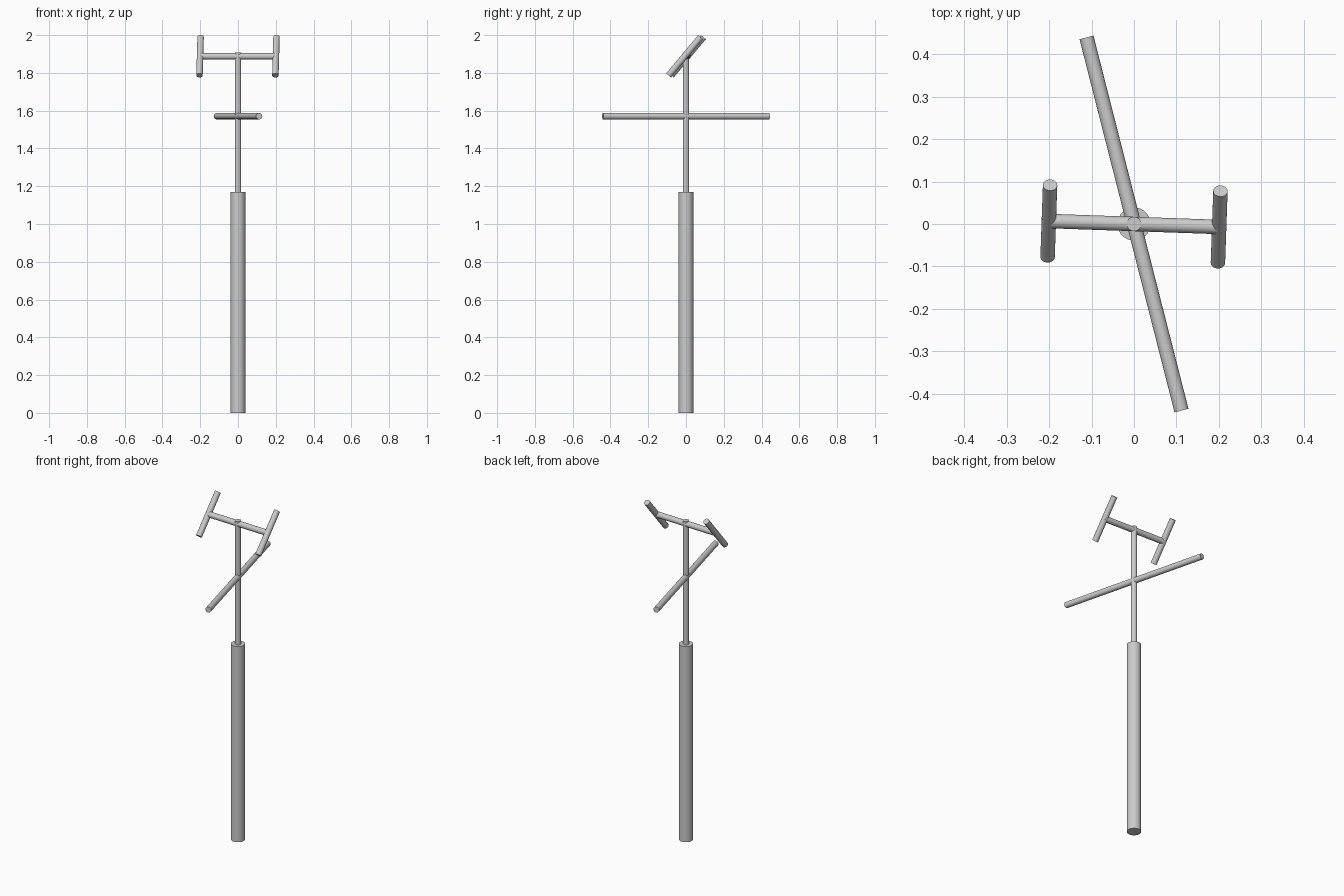
import bpy
from mathutils import Vector
from math import radians, sin, cos

if "Cube" in bpy.data.objects:
    bpy.data.objects.remove(bpy.data.objects["Cube"])


def rod(name, start, end, radius):
    """Capped round rod running between two points."""
    a, b = Vector(start), Vector(end)
    axis = b - a
    bpy.ops.mesh.primitive_cylinder_add(
        vertices=32, radius=radius, depth=axis.length,
        location=(a + b) / 2,
        rotation=axis.to_track_quat('Z', 'Y').to_euler())
    bpy.context.object.name = name
    bpy.ops.object.shade_smooth_by_angle(angle=radians(40))


R = 0.017          # radius of the thin rods
HEAD_Z = 1.888     # height of the top crossbar

# Upright: thick post with a thin mast on top
rod("lower_post", (0, 0, 0), (0, 0, 1.17), 0.039)
rod("upper_mast", (0, 0, 1.16), (0, 0, 1.907), R)

# Long lower crossarm, turned about the mast
rod("long_crossarm", (-0.112, 0.44, 1.571), (0.112, -0.44, 1.571), R)

# Short top crossbar
turn = radians(-2)
across = Vector((cos(turn), sin(turn), 0))
head = Vector((0, 0, HEAD_Z))
rod("top_crossbar", head - across * 0.207, head + across * 0.207, R)

# Tilted rods at both ends of the crossbar
tilt = radians(40)
lean = Vector((-sin(turn) * sin(tilt), cos(turn) * sin(tilt), cos(tilt)))
for side, name in ((-1, "left_tilted_rod"), (1, "right_tilted_rod")):
    centre = head + across * 0.201 * side
    rod(name, centre - lean * 0.132, centre + lean * 0.132, R)
